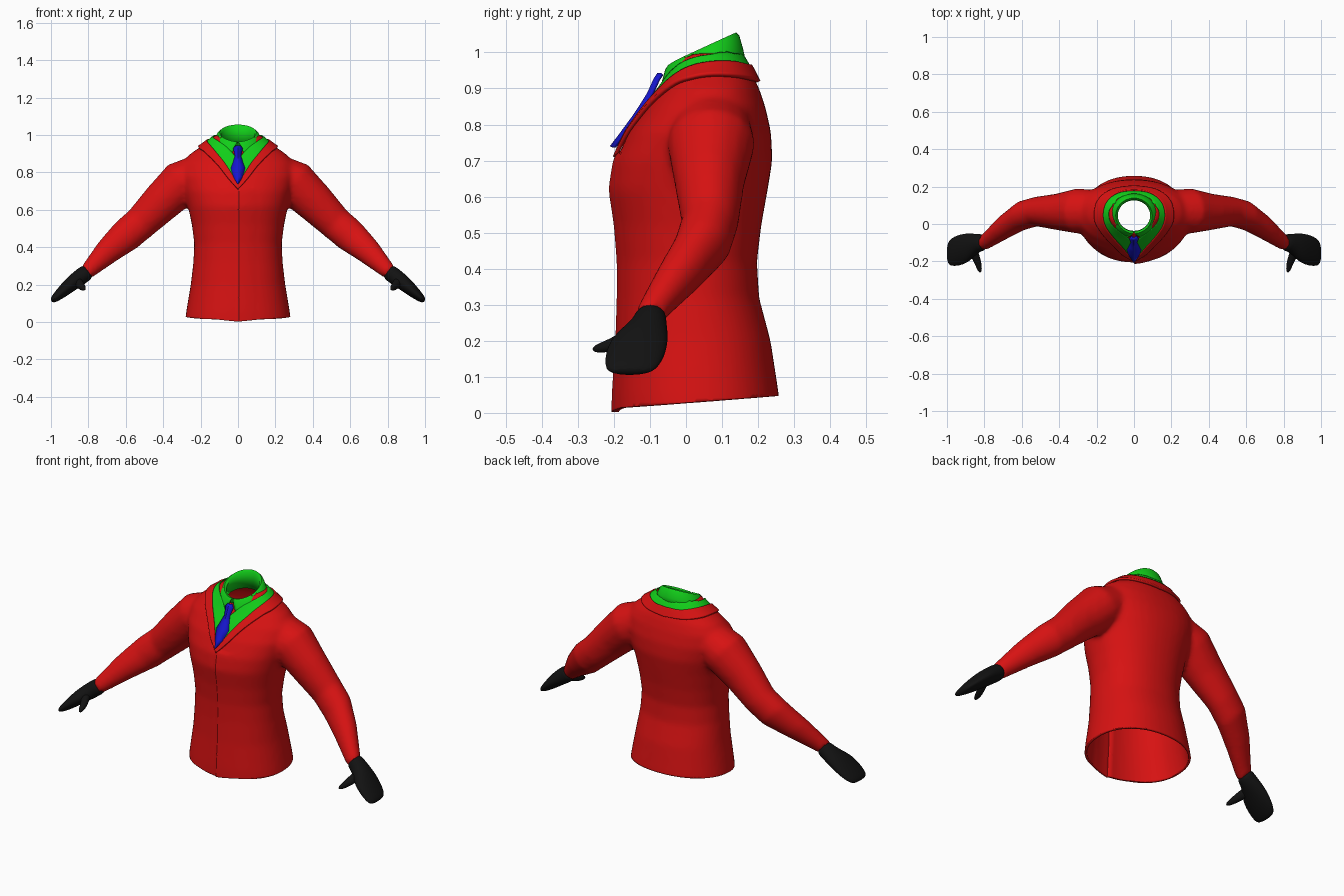
import bpy, bmesh, math
from mathutils import Vector
from mathutils.bvhtree import BVHTree

if "Cube" in bpy.data.objects:
    bpy.data.objects.remove(bpy.data.objects["Cube"])


def material(name, rgb):
    m = bpy.data.materials.new(name)
    m.use_nodes = True
    m.diffuse_color = (*rgb, 1)
    bsdf = m.node_tree.nodes["Principled BSDF"]
    bsdf.inputs["Base Color"].default_value = (*rgb, 1)
    bsdf.inputs["Roughness"].default_value = 0.6
    return m


RED = material("jacket red", (0.68, 0.006, 0.006))
GREEN = material("shirt green", (0.006, 0.62, 0.01))
BLUE = material("tie blue", (0.008, 0.008, 0.62))
BLACK = material("glove black", (0.006, 0.006, 0.006))


def make(name, bm, mat):
    bmesh.ops.recalc_face_normals(bm, faces=bm.faces[:])
    me = bpy.data.meshes.new(name)
    bm.to_mesh(me)
    bm.free()
    ob = bpy.data.objects.new(name, me)
    bpy.context.collection.objects.link(ob)
    me.materials.append(mat)
    return ob


def modifier(ob, kind, **settings):
    mod = ob.modifiers.new(kind.title(), kind)
    for key, value in settings.items():
        setattr(mod, key, value)


def smooth(ob, angle=40):
    bpy.ops.object.select_all(action='DESELECT')
    ob.select_set(True)
    bpy.context.view_layer.objects.active = ob
    bpy.ops.object.shade_smooth_by_angle(angle=math.radians(angle))


def evaluated(ob):
    bpy.context.view_layer.update()
    return bpy.data.meshes.new_from_object(ob.evaluated_get(bpy.context.evaluated_depsgraph_get()))


def skin(bm, rows, closed=True, caps=False):
    """Join rows of points with quads."""
    vs = [[bm.verts.new(p) for p in row] for row in rows]
    n = len(vs[0])
    for a, b in zip(vs, vs[1:]):
        for i in range(n if closed else n - 1):
            j = (i + 1) % n
            bm.faces.new((a[i], a[j], b[j], b[i]))
    if caps:
        bm.faces.new(vs[0])
        bm.faces.new(vs[-1])


def limb(bm, stations, side, sides=16):
    """Loft stations (x, y, z, upright radius, depth radius)."""
    rows = []
    for i, (x, y, z, rv, ry) in enumerate(stations):
        a, b = stations[max(i - 1, 0)], stations[min(i + 1, len(stations) - 1)]
        t = Vector((b[0] - a[0], 0, b[2] - a[2])).normalized()
        row = []
        for k in range(sides):
            ang = math.tau * k / sides
            up = rv * math.cos(ang)
            row.append((side * (x - t.z * up), y + ry * math.sin(ang), z + t.x * up))
        rows.append(row)
    skin(bm, rows, caps=True)


# Jacket body: rings of height, half width, front and back
TORSO = [(-.05, .29, -.2, .265), (.05, .278, -.198, .258), (.2, .253, -.188, .235),
         (.32, .239, -.184, .203), (.42, .234, -.184, .197), (.52, .247, -.192, .209),
         (.62, .268, -.207, .227), (.7, .29, -.195, .24), (.78, .31, -.158, .236),
         (.85, .3, -.11, .22), (.9, .255, -.072, .203), (.95, .18, -.042, .178),
         (1, .12, -.02, .15)]
ARM = [(.2, .07, .8, .1, .11), (.3, .07, .745, .122, .122), (.41, .065, .64, .108, .098),
       (.52, .067, .53, .092, .08), (.6, .045, .462, .09, .08), (.7, -.02, .375, .07, .067),
       (.79, -.09, .285, .047, .047), (.81, -.1, .268, .043, .043)]
bm = bmesh.new()
rows = []
for z, w, front, back in TORSO:
    mid, half = (front + back) / 2, (back - front) / 2
    row = []
    for k in range(40):
        c, s = math.cos(math.tau * k / 40), math.sin(math.tau * k / 40)
        row.append((w * math.copysign(abs(c) ** .92, c), mid + half * math.copysign(abs(s) ** .92, s), z))
    rows.append(row)
skin(bm, rows, caps=True)
for side in (1, -1):
    limb(bm, ARM, side)
jacket = make("jacket", bm, RED)
modifier(jacket, 'REMESH', mode='VOXEL', voxel_size=.012)
modifier(jacket, 'SMOOTH', factor=.5, iterations=10)
blended = evaluated(jacket)
jacket.modifiers.clear()

# Open the hem and neck, and lap the left front over the right
bm = bmesh.new()
bm.from_mesh(blended)
surface = BVHTree.FromBMesh(bm)
bmesh.ops.bisect_plane(bm, geom=bm.verts[:] + bm.edges[:] + bm.faces[:], plane_co=(0, 0, .028),
                       plane_no=(0, .075, -1), clear_outer=True)
neck = [f for f in bm.faces if f.calc_center_median().z > .85 and
        (f.calc_center_median().x / .11) ** 2 + ((f.calc_center_median().y - .05) / .1) ** 2 < 1]
bmesh.ops.delete(bm, geom=neck, context='FACES')
for v in bm.verts:
    x, y, z = v.co
    if y < -.1 and z < .72:
        if 0 <= x < .1:
            v.co.y -= .009 * (1 - x / .1)
        if z < .06 and abs(x) < .12:
            v.co.z -= .014 * (1 - abs(x) / .12) * (1 - z / .06)
bm.to_mesh(jacket.data)
bm.free()
modifier(jacket, 'SOLIDIFY', thickness=.012, offset=-1)
smooth(jacket)


def resample(points, steps=6):
    """Smooth curve through a few points."""
    p = [Vector(q) for q in points]
    p = [2 * p[0] - p[1]] + p + [2 * p[-1] - p[-2]]
    out = []
    for i in range(1, len(p) - 2):
        a, b, c, d = p[i - 1:i + 3]
        for k in range(steps):
            t = k / steps
            out.append(.5 * (2 * b + (c - a) * t + (2 * a - 5 * b + 4 * c - d) * t ** 2
                             + (3 * b - a - 3 * c + d) * t ** 3))
    return out + [p[-2]]


def strip(name, inner, outer, lift, mat, thick):
    """Mirrored band laid over the jacket between two edge curves."""
    rows = []
    for a, b in zip(resample(inner), resample(outer)):
        row = []
        for k in range(9):
            p, n, _, _ = surface.find_nearest(a.lerp(b, k / 8))
            q = p + n * lift
            q.x = max(q.x, 0)
            row.append(q)
        rows.append(row)
    bm = bmesh.new()
    skin(bm, rows, closed=False)
    ob = make(name, bm, mat)
    modifier(ob, 'MIRROR', use_clip=True)
    modifier(ob, 'SOLIDIFY', thickness=thick, offset=0)
    smooth(ob)
    return ob


# Lapels running into the back collar, and the shirt they frame
CENTRE = [(0, -.19, .735), (0, -.14, .8), (0, -.1, .86), (.05, -.05, .92),
          (.11, .03, .96), (.11, .08, .97), (.07, .13, .98), (0, .15, .98)]
INNER = [(0, -.19, .742), (.035, -.15, .79), (.068, -.11, .84), (.125, -.05, .915),
         (.15, .02, .945), (.14, .1, .958), (.08, .16, .96), (0, .172, .96)]
OUTER = [(0, -.2, .71), (.055, -.165, .77), (.105, -.12, .835), (.185, -.03, .915),
         (.205, .03, .925), (.185, .12, .925), (.11, .18, .922), (0, .2, .918)]
strip("shirt_front", CENTRE, INNER, .005, GREEN, .004)
strip("lapels", INNER, OUTER, .007, RED, .012)

# Shirt collar: inner stand, fold and turned-down flap, open at the throat
bm = bmesh.new()
rows = []
LEVELS = [(.09, .085, .925, .2, 0), (.09, .087, .98, .47, 0), (.098, .094, .988, .46, 3),
          (.108, .1, .982, .43, 5), (.125, .11, .955, .35, 10), (.14, .118, .928, .27, 17)]
for rx, ry, z0, slope, gap in LEVELS:
    row = []
    for k in range(49):
        ang = math.radians(-180 + gap + (360 - 2 * gap) * k / 48)
        y = .045 + ry * math.cos(ang)
        dip = .025 * max(0, -math.cos(ang)) ** 6 * (gap / 17)
        row.append((rx * math.sin(ang), y, z0 + slope * y - dip))
    rows.append(row)
skin(bm, rows, closed=False)
collar = make("shirt_collar", bm, GREEN)
modifier(collar, 'SOLIDIFY', thickness=.007, offset=0)
smooth(collar, 50)

# Tie: knot and blade (half width, depth, height)
TIE = [(.014, -.072, .94), (.024, -.082, .925), (.015, -.1, .885), (.026, -.122, .85),
       (.037, -.142, .82), (.024, -.175, .775), (.002, -.203, .738)]
bm = bmesh.new()
skin(bm, [[(-w, y + .006, z), (0, y - .004, z), (w, y + .006, z)] for w, y, z in TIE], closed=False)
tie = make("tie", bm, BLUE)
modifier(tie, 'SOLIDIFY', thickness=.009, offset=0)
smooth(tie)

# Gloves: mitten palm and thumb
PALM = [(.795, -.098, .275, .04, .044), (.82, -.1, .258, .046, .047), (.85, -.108, .235, .045, .058),
        (.89, -.128, .205, .042, .082), (.935, -.14, .165, .034, .087), (.975, -.15, .13, .024, .078),
        (.998, -.158, .11, .013, .058)]
THUMB = [(.87, -.12, .225), (.85, -.17, .205), (.832, -.215, .185), (.822, -.262, .176)]
for side, label in ((1, "left"), (-1, "right")):
    bm = bmesh.new()
    limb(bm, PALM, side, 12)
    rows = []
    for (x, y, z), r in zip(THUMB, (.03, .027, .02, .01)):
        rows.append([(side * (x + r * math.cos(math.tau * k / 8)), y, z + r * math.sin(math.tau * k / 8))
                     for k in range(8)])
    skin(bm, rows, caps=True)
    glove = make(label + "_glove", bm, BLACK)
    modifier(glove, 'SUBSURF', levels=2, render_levels=2)
    smooth(glove, 60)
